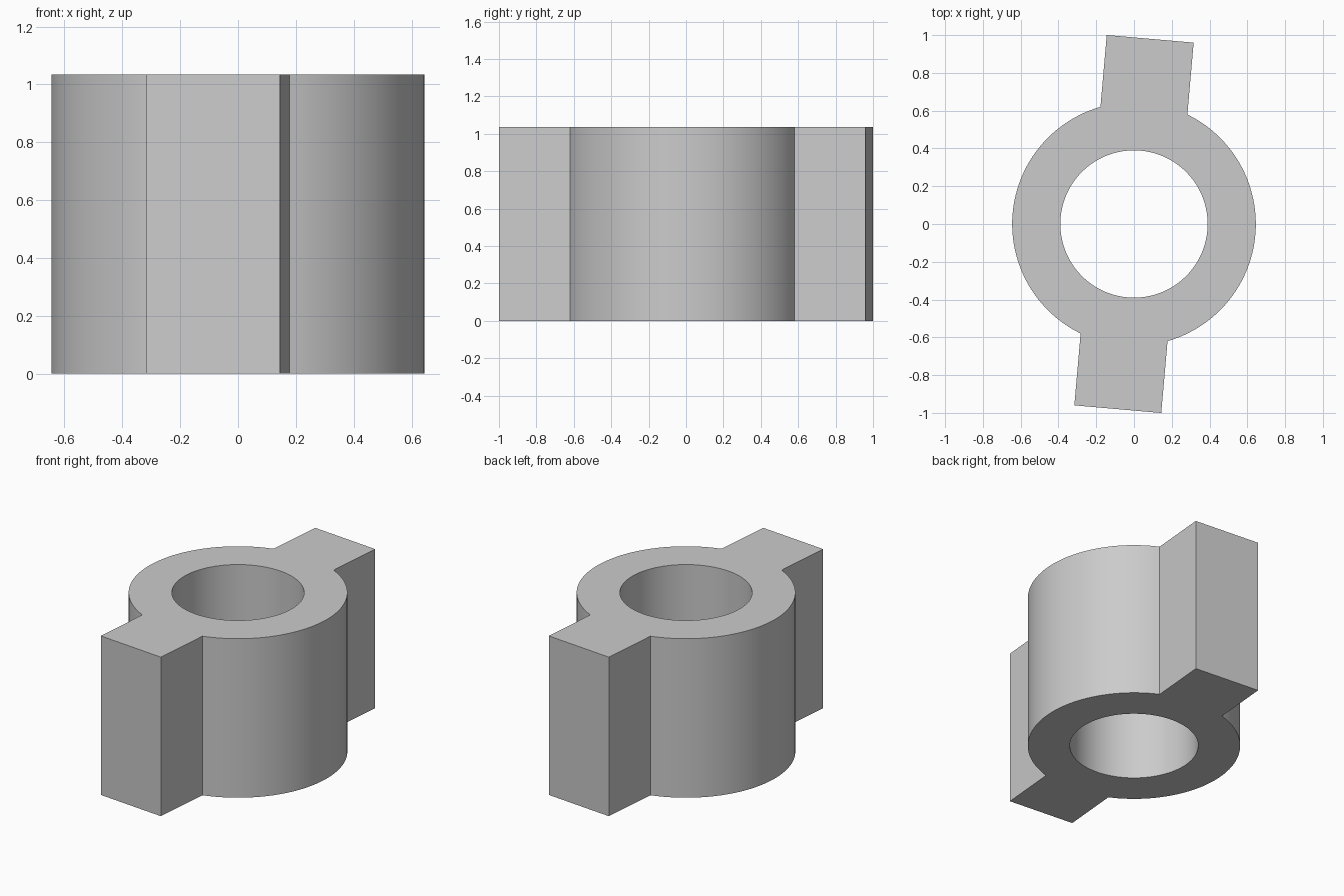
import bpy, bmesh, math
from mathutils import Matrix

cube = bpy.data.objects.get("Cube")
if cube:
    bpy.data.objects.remove(cube, do_unlink=True)

OUTER, BORE, HEIGHT = 0.645, 0.39, 1.035
LUG_HALF, LUG_REACH = 0.231, 0.984
TURN = math.radians(-5)

# Plain grey finish
grey = bpy.data.materials.new("light grey")
grey.use_nodes = True
grey.diffuse_color = (0.6, 0.6, 0.6, 1)
grey.node_tree.nodes["Principled BSDF"].inputs["Base Color"].default_value = (0.6, 0.6, 0.6, 1)


def arc(radius, start, end, steps):
    return [(radius * math.cos(start + (end - start) * i / steps),
             radius * math.sin(start + (end - start) * i / steps))
            for i in range(steps + 1)]


# Half outline: curved side plus the tip of one lug; the other half is its half turn
reach = math.pi / 2 - math.asin(LUG_HALF / OUTER)
half = arc(OUTER, -reach, reach, 48) + [(LUG_HALF, LUG_REACH), (-LUG_HALF, LUG_REACH)]
outline = half + [(-x, -y) for x, y in half]
bore = arc(BORE, 0, 2 * math.pi, 96)[:-1]

# Fill the outline around the bore, then raise it
bm = bmesh.new()
edges = []
for loop in (outline, bore):
    verts = [bm.verts.new((x, y, 0)) for x, y in loop]
    edges += [bm.edges.new((v, verts[i - 1])) for i, v in enumerate(verts)]
bmesh.ops.triangle_fill(bm, edges=edges, use_beauty=True, normal=(0, 0, 1))
raised = bmesh.ops.extrude_face_region(bm, geom=bm.faces[:], use_keep_orig=True)
top = [g for g in raised["geom"] if isinstance(g, bmesh.types.BMVert)]
bmesh.ops.translate(bm, verts=top, vec=(0, 0, HEIGHT))
bmesh.ops.recalc_face_normals(bm, faces=bm.faces[:])
bm.transform(Matrix.Rotation(TURN, 4, "Z"))

mesh = bpy.data.meshes.new("collar_with_lugs")
bm.to_mesh(mesh)
bm.free()
mesh.materials.append(grey)
collar = bpy.data.objects.new("collar_with_lugs", mesh)
bpy.context.collection.objects.link(collar)

# Smooth curved walls, crisp rims and lug corners
bpy.ops.object.select_all(action="DESELECT")
collar.select_set(True)
bpy.context.view_layer.objects.active = collar
bpy.ops.object.shade_smooth_by_angle(angle=math.radians(30))
